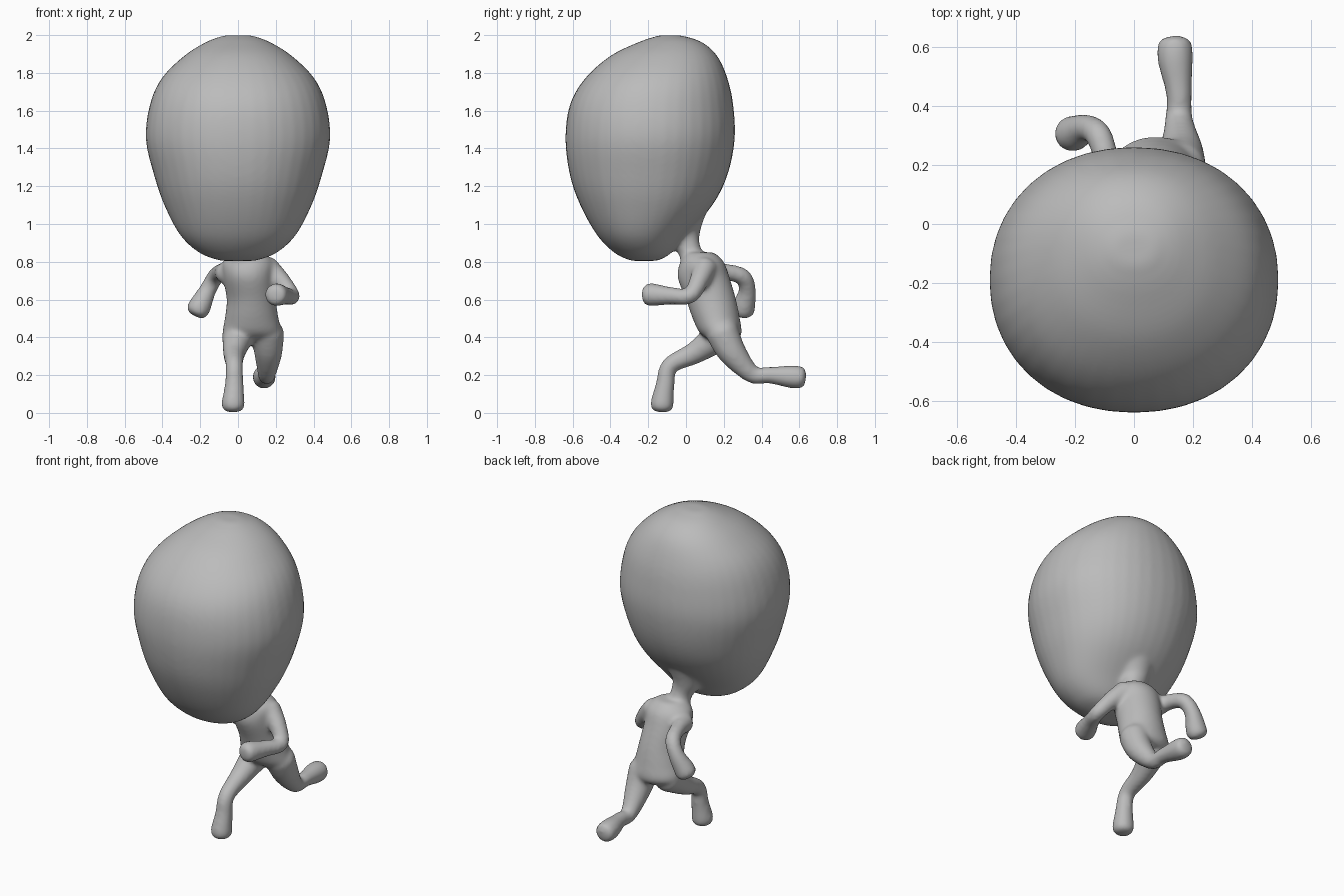
import bpy, bmesh, math
from mathutils import Vector

cube = bpy.data.objects.get("Cube")
if cube:
    bpy.data.objects.remove(cube)

SIDES = 40


def spline(keys, steps=6):
    """Smoothly interpolate a list of tuples."""
    out = []
    for i in range(len(keys) - 1):
        a, b = keys[max(i - 1, 0)], keys[i]
        c, d = keys[i + 1], keys[min(i + 2, len(keys) - 1)]
        for s in range(steps):
            t = s / steps
            out.append(tuple(
                0.5 * (2 * q + (r - p) * t + (2 * p - 5 * q + 4 * r - u) * t ** 2
                       + (3 * q - p - 3 * r + u) * t ** 3)
                for p, q, r, u in zip(a, b, c, d)))
    return out + [keys[-1]]


def loft(bm, rings):
    """Skin a list of point rings and close both ends."""
    loops = [[bm.verts.new(p) for p in ring] for ring in rings]
    for a, b in zip(loops, loops[1:]):
        for i in range(SIDES):
            j = (i + 1) % SIDES
            bm.faces.new((a[i], a[j], b[j], b[i]))
    bm.faces.new(loops[0][::-1])
    bm.faces.new(loops[-1])


def stack(bm, keys, power=1.0):
    """Horizontal sections: height, front, back, left edge, right edge."""
    rings = []
    for z, y0, y1, x0, x1 in spline(keys):
        ring = []
        for i in range(SIDES):
            a = math.tau * i / SIDES
            c, s = math.cos(a), math.sin(a)
            c = math.copysign(abs(c) ** power, c)
            s = math.copysign(abs(s) ** power, s)
            ring.append(((x0 + x1 + c * (x1 - x0)) / 2, (y0 + y1 + s * (y1 - y0)) / 2, z))
        rings.append(ring)
    loft(bm, rings)


def limb(bm, keys):
    """Tube along points (x, y, z, radius) with blunt rounded ends."""
    path = [(Vector(k[:3]), k[3]) for k in spline(keys)]
    tangents = []
    for i in range(len(path)):
        lo, hi = max(i - 1, 0), min(i + 1, len(path) - 1)
        tangents.append((path[hi][0] - path[lo][0]).normalized())
    caps = [(0.5, 0.4), (0.42, 0.68), (0.25, 0.9)]
    (p, r), (q, s) = path[0], path[-1]
    start = [(p - tangents[0] * r * o, r * w, tangents[0]) for o, w in caps]
    end = [(q + tangents[-1] * s * o, s * w, tangents[-1]) for o, w in reversed(caps)]
    middle = [(c, w, t) for (c, w), t in zip(path, tangents)]
    side = tangents[0].orthogonal().normalized()
    rings = []
    for c, w, t in start + middle + end:
        side = (side - t * side.dot(t)).normalized()
        up = t.cross(side)
        rings.append([c + w * (side * math.cos(math.tau * i / SIDES)
                               + up * math.sin(math.tau * i / SIDES)) for i in range(SIDES)])
    loft(bm, rings)


bm = bmesh.new()

# Oversized egg-shaped head
head = [(0.805, -0.29, -0.15, 0.09), (0.845, -0.375, -0.08, 0.2), (0.94, -0.47, 0.0, 0.305),
        (1.1, -0.56, 0.14, 0.39), (1.26, -0.615, 0.22, 0.445), (1.45, -0.638, 0.258, 0.488),
        (1.63, -0.615, 0.25, 0.467), (1.77, -0.535, 0.22, 0.405), (1.89, -0.4, 0.165, 0.285),
        (1.965, -0.245, 0.08, 0.165), (1.999, -0.14, -0.03, 0.07)]
stack(bm, [(z, f, b, -w, w) for z, f, b, w in head], 0.94)

# Flared neck
limb(bm, [(0.03, 0.05, 0.78, 0.07), (0.02, 0.015, 0.87, 0.062),
          (0, -0.01, 0.95, 0.09), (0, -0.03, 1.05, 0.145)])

# Leaning torso
stack(bm, [(0.38, 0.14, 0.27, -0.03, 0.2), (0.42, 0.075, 0.295, -0.08, 0.23),
           (0.5, 0.035, 0.285, -0.07, 0.215), (0.6, 0.0, 0.265, -0.06, 0.2),
           (0.72, -0.045, 0.23, -0.08, 0.19), (0.8, -0.03, 0.2, -0.08, 0.19),
           (0.85, 0.0, 0.15, -0.02, 0.13)])

# Left arm reaching forward
limb(bm, [(0.15, 0.1, 0.77, 0.065), (0.225, 0.07, 0.7, 0.052), (0.285, 0.02, 0.62, 0.043),
          (0.25, -0.08, 0.62, 0.047), (0.21, -0.17, 0.625, 0.06), (0.2, -0.2, 0.625, 0.06)])

# Right arm swinging back
limb(bm, [(-0.06, 0.11, 0.74, 0.06), (-0.09, 0.21, 0.745, 0.045), (-0.12, 0.3, 0.72, 0.045),
          (-0.16, 0.325, 0.65, 0.046), (-0.2, 0.308, 0.57, 0.06), (-0.215, 0.303, 0.54, 0.06)])

# Right leg stepping forward
limb(bm, [(0.0, 0.18, 0.41, 0.085), (-0.02, 0.05, 0.32, 0.06), (-0.02, -0.085, 0.25, 0.046),
          (-0.02, -0.11, 0.15, 0.05), (-0.025, -0.125, 0.06, 0.061), (-0.025, -0.127, 0.034, 0.061)])

# Left leg kicked back
limb(bm, [(0.155, 0.19, 0.43, 0.088), (0.16, 0.245, 0.32, 0.075), (0.152, 0.35, 0.205, 0.048),
          (0.152, 0.44, 0.2, 0.044), (0.14, 0.55, 0.192, 0.06), (0.138, 0.605, 0.188, 0.06)])

# Fuse the parts into one soft skin
bmesh.ops.recalc_face_normals(bm, faces=bm.faces)
mesh = bpy.data.meshes.new("runner_body")
bm.to_mesh(mesh)
bm.free()
body = bpy.data.objects.new("runner_body", mesh)
bpy.context.collection.objects.link(body)

fuse = body.modifiers.new("fuse", "REMESH")
fuse.mode = "VOXEL"
fuse.voxel_size = 0.012
fuse.use_smooth_shade = True
soften = body.modifiers.new("soften", "SMOOTH")
soften.factor = 0.5
soften.iterations = 12

# Plain grey clay
clay = bpy.data.materials.new("grey_clay")
clay.use_nodes = True
grey = (0.5, 0.5, 0.5, 1)
clay.diffuse_color = grey
clay.node_tree.nodes["Principled BSDF"].inputs["Base Color"].default_value = grey
mesh.materials.append(clay)
